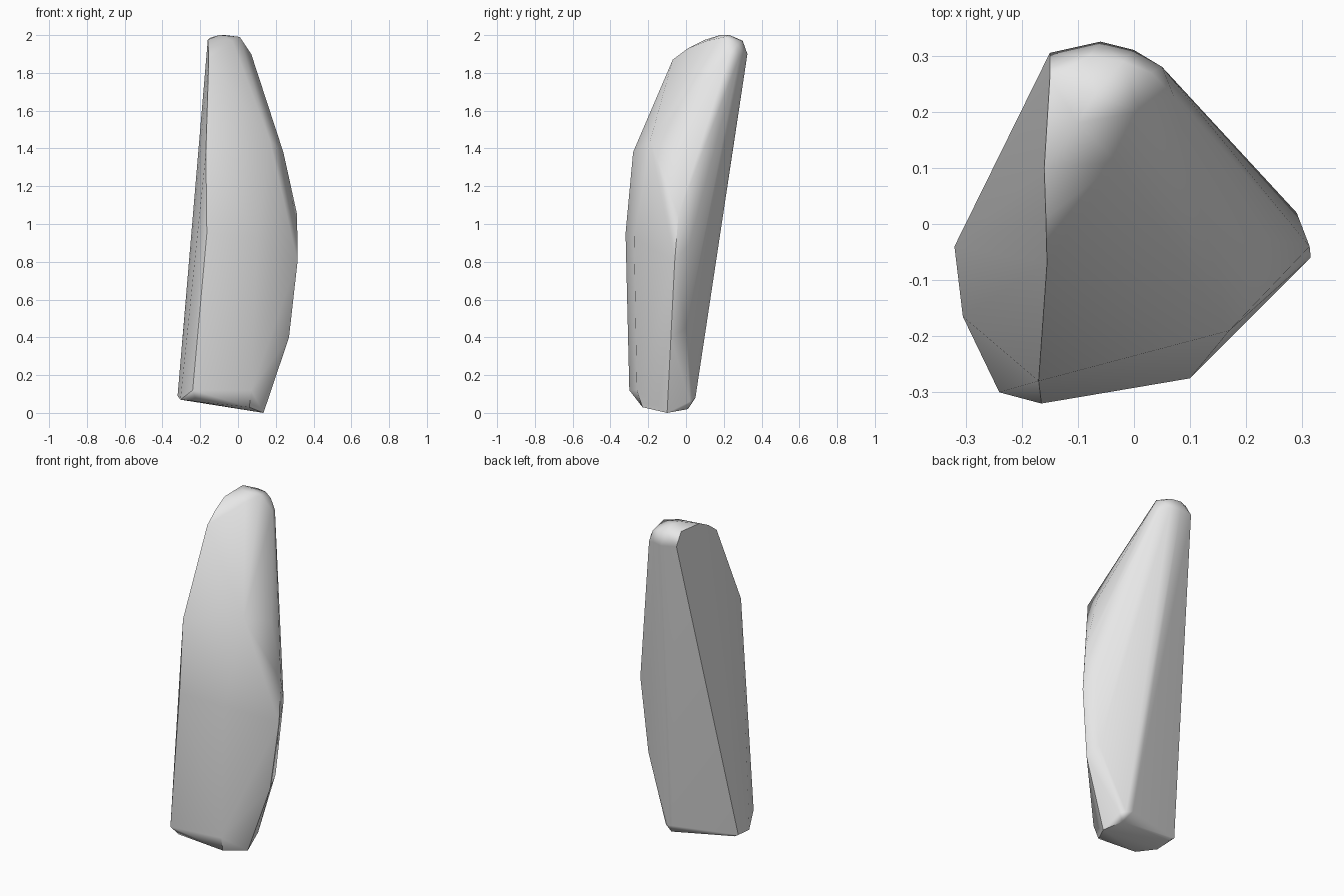
import bpy
import bmesh
import math

cube = bpy.data.objects.get("Cube")
if cube:
    bpy.data.objects.remove(cube)

# Stone colour
stone = bpy.data.materials.new("stone grey")
stone.use_nodes = True
grey = (0.8, 0.8, 0.8, 1)
stone.diffuse_color = grey
stone.node_tree.nodes["Principled BSDF"].inputs["Base Color"].default_value = grey

# Ridge lines of the chiselled stone
front_left_ridge = [(-.24, -.30, .12), (-.165, -.32, .95), (-.17, -.28, 1.38), (-.155, -.07, 1.87)]
front_right_ridge = [(.07, -.26, .12), (.10, -.275, .93), (.17, -.19, 1.44)]
side_ridge = [(.135, -.10, 0), (.27, -.08, .4), (.315, -.06, .8), (.313, -.04, 1.05), (.24, -.025, 1.38)]
side_rounding = [(.25, 0, .45), (.29, .02, .9)]
back_ridge = [(-.32, -.04, .09), (-.15, .305, 1.91)]

# Rounded foot and crown
foot = [(-.305, -.165, .07), (-.22, -.25, .06), (.06, -.23, .03), (-.29, -.05, .07),
        (.05, .05, .08), (.09, .04, .07), (.12, .02, .06), (.09, .01, .02)]
crown = [(-.06, .325, 1.90), (0, .31, 1.90), (.05, .28, 1.88), (.07, .23, 1.90),
         (.03, .27, 1.95), (-.02, .29, 1.97), (-.08, .30, 1.97), (-.15, .26, 1.985),
         (-.07, .23, 2.0), (.01, .20, 1.99), (-.10, .18, 2.0), (-.16, .10, 1.975),
         (-.03, .11, 1.97), (-.157, .01, 1.93)]

# Wrap the ridges in one faceted skin
bm = bmesh.new()
for part in (front_left_ridge, front_right_ridge, side_ridge, side_rounding, back_ridge, foot, crown):
    for point in part:
        bm.verts.new(point)
bmesh.ops.convex_hull(bm, input=bm.verts[:])
loose = [v for v in bm.verts if not v.link_faces]
bmesh.ops.delete(bm, geom=loose, context='VERTS')
bmesh.ops.recalc_face_normals(bm, faces=bm.faces[:])

mesh = bpy.data.meshes.new("standing_stone")
bm.to_mesh(mesh)
bm.free()
mesh.materials.append(stone)
rock = bpy.data.objects.new("standing_stone", mesh)
bpy.context.collection.objects.link(rock)

# Soft facets with crisp main ridges
for other in bpy.context.selected_objects:
    other.select_set(False)
rock.select_set(True)
bpy.context.view_layer.objects.active = rock
bpy.ops.object.shade_smooth_by_angle(angle=math.radians(42))
weighted = rock.modifiers.new("flat_facets", 'WEIGHTED_NORMAL')
weighted.keep_sharp = True
